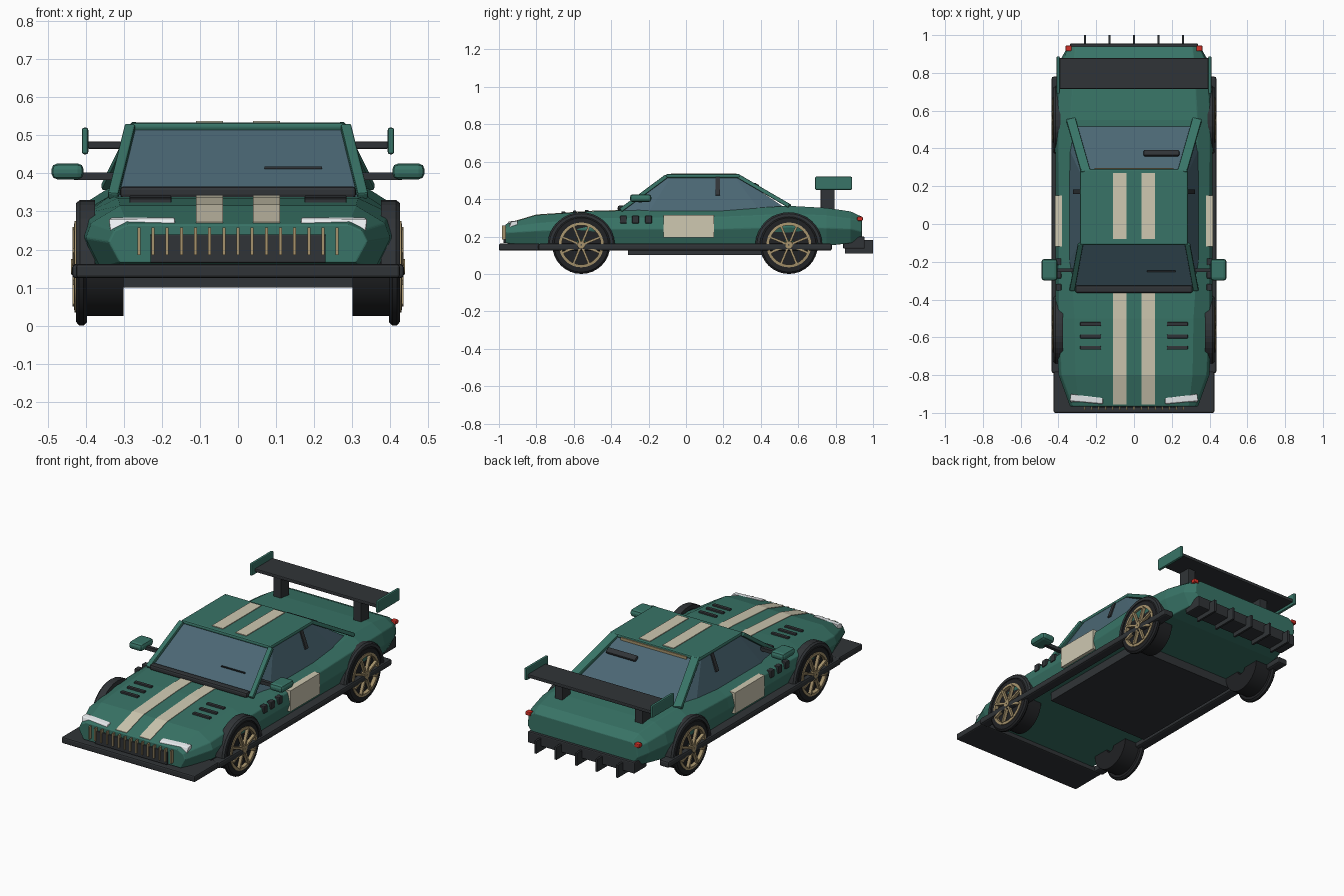
import bpy, bmesh, math
from mathutils import Vector

if "Cube" in bpy.data.objects:
    bpy.data.objects.remove(bpy.data.objects["Cube"])


def mat(name, c):
    m = bpy.data.materials.new(name)
    m.diffuse_color = (*c, 1)
    m.use_nodes = True
    m.node_tree.nodes["Principled BSDF"].inputs["Base Color"].default_value = m.diffuse_color
    return m


GREEN = mat("green_paint", (0.04, 0.175, 0.135))
DARK = mat("dark_trim", (0.03, 0.034, 0.038))
TYRE = mat("tyre_rubber", (0.015, 0.016, 0.018))
GLASS = mat("glass", (0.07, 0.135, 0.175))
CREAM = mat("cream", (0.62, 0.58, 0.44))
TAN = mat("tan_metal", (0.38, 0.29, 0.15))
WHITE = mat("lamp_white", (0.85, 0.88, 0.9))
RED = mat("lamp_red", (0.65, 0.03, 0.02))


def mesh(name, verts, faces, m, bevel=0, seg=2):
    me = bpy.data.meshes.new(name)
    me.from_pydata([tuple(v) for v in verts], [], faces)
    bm = bmesh.new()
    bm.from_mesh(me)
    bmesh.ops.recalc_face_normals(bm, faces=bm.faces)
    bm.to_mesh(me)
    bm.free()
    me.materials.append(m)
    ob = bpy.data.objects.new(name, me)
    bpy.context.collection.objects.link(ob)
    if bevel:
        b = ob.modifiers.new("bevel", "BEVEL")
        b.width, b.segments = bevel, seg
    return ob


def box(name, x, y, z, m, bevel=0):
    """Box from (min, max) ranges."""
    v = [(a, b, c) for a in x for b in y for c in z]
    f = [(0, 1, 3, 2), (4, 6, 7, 5), (0, 4, 5, 1), (2, 3, 7, 6), (0, 2, 6, 4), (1, 5, 7, 3)]
    return mesh(name, v, f, m, bevel)


def loft(name, rings, m, bevel=0, closed=False):
    n, k = len(rings[0]), len(rings)
    v = [p for r in rings for p in r]
    f = [(i * n + j, i * n + (j + 1) % n, (i + 1) % k * n + (j + 1) % n, (i + 1) % k * n + j)
         for i in range(k if closed else k - 1) for j in range(n)]
    if not closed:
        f += [tuple(range(n)), tuple(range((k - 1) * n, k * n))]
    return mesh(name, v, f, m, bevel)


def beam(name, a, b, w, t, m, bevel=0, side=(1, 0, 0)):
    """Flat bar from a to b, width w along side, thickness t."""
    a, b = Vector(a), Vector(b)
    d = (b - a).normalized()
    n = d.cross(Vector(side)).normalized()
    s = n.cross(d).normalized()
    ring = [s * i * w / 2 + n * j * t / 2 for i, j in ((-1, -1), (1, -1), (1, 1), (-1, 1))]
    return loft(name, [[a + r for r in ring], [b + r for r in ring]], m, bevel)


def lathe(name, prof, cx, cy, cz, m, n=32, smooth=True):
    """Closed (x, radius) profile spun about the x axis."""
    rings = []
    for i in range(n):
        t = math.tau * i / n
        rings.append([(cx + x, cy + r * math.cos(t), cz + r * math.sin(t)) for x, r in prof])
    ob = loft(name, rings, m, closed=True)
    if smooth:
        bpy.context.view_layer.objects.active = ob
        ob.select_set(True)
        bpy.ops.object.shade_smooth_by_angle(angle=math.radians(35))
        ob.select_set(False)
    return ob


# Main body: lofted half sections (y, then width/height from sill to deck edge)
sections = [
    (-0.965, .31, .165, .34, .22, .325, .25, .29, .266),
    (-0.80, .36, .15, .40, .23, .385, .27, .31, .315),
    (-0.50, .38, .15, .415, .24, .40, .295, .315, .335),
    (-0.20, .38, .15, .415, .24, .40, .30, .335, .342),
    (0.20, .38, .15, .415, .24, .40, .305, .335, .342),
    (0.55, .385, .15, .42, .25, .405, .32, .335, .364),
    (0.75, .37, .15, .41, .245, .392, .312, .325, .353),
    (0.88, .345, .165, .385, .24, .37, .295, .315, .334),
    (0.94, .31, .175, .35, .225, .345, .285, .31, .306)]
rings = []
for y, *p in sections:
    half = [(p[i], p[i + 1]) for i in range(0, 8, 2)]
    rings.append([(x, y, z) for x, z in half] + [(-x, y, z) for x, z in reversed(half)])
loft("body_shell", rings, GREEN, 0.004)

# Cabin glass and roof
base = [(-.32, -.345, .33), (.32, -.345, .33), (.345, -.2, .33), (.345, .4, .33), (.32, .55, .34),
        (-.32, .55, .34), (-.345, .4, .33), (-.345, -.2, .33)]
top = [(-.27, -.1, .52), (.27, -.1, .52), (.28, -.08, .52), (.28, .26, .52), (.265, .28, .52),
       (-.265, .28, .52), (-.28, .26, .52), (-.28, -.08, .52)]
loft("cabin_glass", [base, top], GLASS)
box("roof_panel", (-.285, .285), (-.11, .29), (.512, .533), GREEN, .008)
box("rear_glass_trim", (-.21, .21), (.285, .297), (.508, .524), TAN)
box("windscreen_cowl", (-.31, .31), (-.365, -.325), (.335, .366), DARK, .01)
beam("front_wiper", (.07, -.25, .415), (.22, -.25, .415), .006, .006, DARK, side=(0, 1, 0))
beam("rear_wiper", (.05, .375, .472), (.24, .375, .472), .035, .02, DARK, .008, side=(0, 1, -.6))

# Front end
box("front_splitter", (-.425, .425), (-1, -.78), (.125, .162), DARK, .008)
box("grille_panel", (-.23, .23), (-.975, -.95), (.165, .24), DARK, .003)
for i in range(15):
    x = (i - 7) * .0372
    box("grille_bar", (x - .004, x + .004), (-.984, -.955), (.185, .258), TAN)

# Underside and rear
box("undertray", (-.33, .33), (-.31, .42), (.10, .155), DARK)
box("rear_diffuser", (-.34, .34), (.84, .955), (.135, .20), DARK, .006)
for i in range(-2, 3):
    box("diffuser_fin", (i * .13 - .006, i * .13 + .006), (.85, 1), (.11, .182), DARK)

# Wing plate
box("wing_plate", (-.395, .395), (.715, .878), (.464, .484), DARK, .005)

for s in (-1, 1):
    def sx(a, b):
        return sorted((s * a, s * b))

    # Pillars
    beam("front_pillar", (s * .283, -.105, .522), (s * .328, -.35, .34), .028, .022, GREEN, .005)
    beam("rear_pillar", (s * .255, .275, .525), (s * .335, .555, .362), .05, .022, GREEN, .005)
    beam("door_pillar", (s * .281, .17, .515), (s * .317, .17, .42), .012, .024, DARK)
    # Racing stripes draped over hood and roof
    prof = [(sec[0], sec[8] + .003) for sec in sections[:4]]
    prof[0] = (-.955, .272)
    prof[-1] = (-.36, .342)
    loft("hood_stripe", [[(s * .04, y, z), (s * .11, y, z), (s * .11, y, z - .008), (s * .04, y, z - .008)]
                         for y, z in prof], CREAM)
    box("roof_stripe", sx(.04, .11), (-.08, .27), (.525, .537), CREAM)
    # Hood and fender vents
    for y, z in ((-.53, .334), (-.595, .330), (-.655, .326)):
        box("hood_vent", sx(.175, .285), (y - .01, y + .01), (z - .012, z + .008), DARK, .003)
    for y in (-.335, -.27, -.20):
        box("fender_vent", sx(.385, .413), (y - .018, y + .018), (.27, .312), DARK, .004)
    # Door panel
    box("door_number_panel", sx(.38, .417), (-.12, .15), (.195, .315), CREAM)
    # Side skirt
    box("side_skirt", sx(.375, .436), (-.79, .78), (.125, .162), DARK, .01)
    # Mirrors
    beam("mirror_stalk", (s * .31, -.245, .392), (s * .43, -.245, .392), .02, .02, DARK, side=(0, 1, 0))
    box("mirror_shell", sx(.405, .49), (-.30, -.185), (.384, .426), GREEN, .016)
    # Lamps
    loft("headlight", [[(s * .165, -.93, .268), (s * .165, -.955, .268), (s * .165, -.95, .28), (s * .165, -.92, .284)],
                       [(s * .335, -.90, .245), (s * .335, -.945, .248), (s * .34, -.935, .279), (s * .335, -.90, .284)]],
         WHITE, .004)
    box("tail_light", sx(.33, .362), (.915, .945), (.284, .306), RED, .005)
    # Wing supports and end plates
    box("wing_strut", sx(.23, .28), (.72, .795), (.34, .468), DARK, .004)
    box("wing_end_plate", sx(.393, .41), (.69, .888), (.45, .52), GREEN, .006)

    for cy in (-.56, .55):
        cz = .155
        # Arch flare
        arch = []
        for i in range(17):
            t = math.radians(4 + 172 * i / 16)
            c, d = math.cos(t), math.sin(t)
            arch.append([(s * x, cy + r * c, cz - .005 + r * d)
                         for x, r in ((.375, .156), (.425, .156), (.425, .172), (.415, .18), (.375, .18))])
        loft("wheel_arch", arch, DARK)
        # Tyre, backing disc, rim and spokes
        lathe("tyre_barrel", [(-s * .06, .03), (-s * .06, .13), (s * .05, .13), (s * .05, .03)],
              s * .36, cy, cz, TYRE)
        lathe("tyre_tread", [(-s * .014, .11), (-s * .014, .145), (-s * .005, .155), (s * .007, .155),
                             (s * .015, .145), (s * .015, .11)], s * .41, cy, cz, TYRE)
        lathe("rim_ring", [(-s * .01, .105), (-s * .01, .12), (s * .01, .12), (s * .012, .105)],
              s * .419, cy, cz, TAN)
        lathe("wheel_hub", [(-s * .01, .004), (-s * .01, .024), (s * .014, .02), (s * .014, .004)],
              s * .424, cy, cz, TAN, 16)
        for k in range(8):
            t = math.tau * (k + .5) / 8
            u = Vector((0, math.cos(t), math.sin(t)))
            c = Vector((s * .426, cy, cz))
            beam("wheel_spoke", c + u * .015, c + u * .11, .018, .012, TAN, side=(1, 0, 0))
